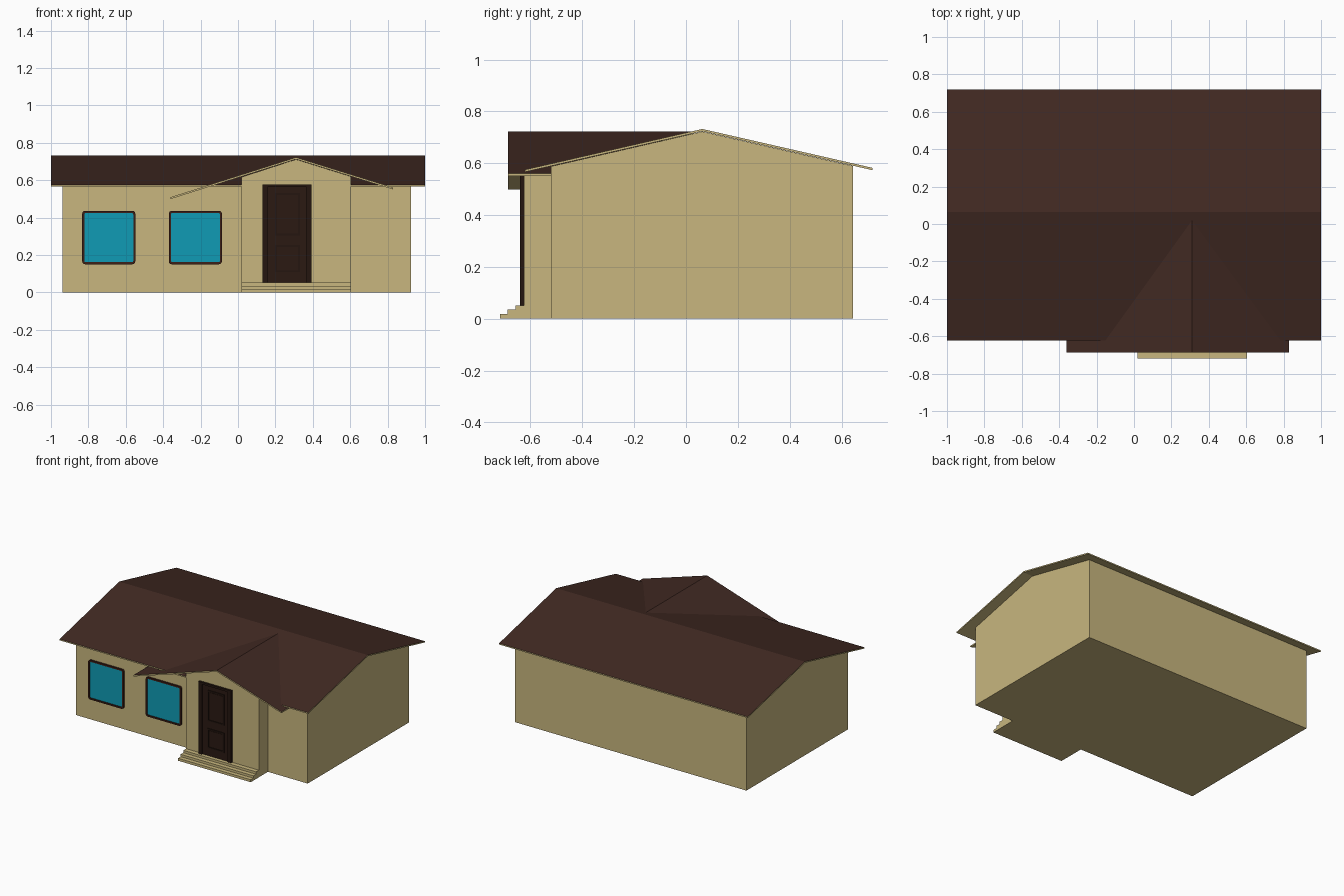
import bpy, bmesh, math
from mathutils import Vector

if "Cube" in bpy.data.objects:
    bpy.data.objects.remove(bpy.data.objects["Cube"])


def material(name, rgb):
    m = bpy.data.materials.new(name)
    m.diffuse_color = (*rgb, 1)
    m.use_nodes = True
    m.node_tree.nodes["Principled BSDF"].inputs["Base Color"].default_value = m.diffuse_color
    return m


TAN = material("plaster", (0.58, 0.47, 0.21))
ROOF = material("roof_brown", (0.052, 0.022, 0.016))
DARK = material("dark_wood", (0.018, 0.008, 0.005))
DOOR = material("door_wood", (0.024, 0.010, 0.006))
TRIM = material("window_trim", (0.045, 0.013, 0.008))
GLASS = material("glass", (0.005, 0.33, 0.46))


def finish(name, bm, mats):
    bmesh.ops.recalc_face_normals(bm, faces=bm.faces)
    me = bpy.data.meshes.new(name)
    bm.to_mesh(me)
    bm.free()
    for m in mats:
        me.materials.append(m)
    ob = bpy.data.objects.new(name, me)
    bpy.context.collection.objects.link(ob)
    return ob


def prism(name, pts, axis, a, b, mat, roof=False, back=None):
    """Extrude a profile along x (points are y,z) or along y (points are x,z)."""
    bm = bmesh.new()
    place = (lambda p, t: (t, p[0], p[1])) if axis == 'x' else (lambda p, t: (p[0], t, p[1]))
    end = back if back else (lambda p: b)
    v0 = [bm.verts.new(place(p, a)) for p in pts]
    v1 = [bm.verts.new(place(p, end(p))) for p in pts]
    n = len(pts)
    bm.faces.new(v0)
    bm.faces.new(v1[::-1])
    for i in range(n):
        j = (i + 1) % n
        bm.faces.new((v0[i], v0[j], v1[j], v1[i]))
    bmesh.ops.recalc_face_normals(bm, faces=bm.faces)
    if roof:
        # tiles on the upper faces, plaster below and on the edges
        for f in bm.faces:
            if f.normal.z > 0.5:
                f.material_index = 1
    return finish(name, bm, [mat, ROOF] if roof else [mat])


def rounded(x0, x1, z0, z1, r, seg=4):
    pts = []
    corners = [(x1 - r, z1 - r), (x0 + r, z1 - r), (x0 + r, z0 + r), (x1 - r, z0 + r)]
    for k, (cx, cz) in enumerate(corners):
        for i in range(seg + 1 if r else 1):
            t = math.pi / 2 * (k + i / seg)
            pts.append((cx + r * math.cos(t), cz + r * math.sin(t)))
    return pts


def ring(name, x0, x1, z0, z1, w, y0, y1, mat, r=0.0):
    """Rectangular frame with optional rounded outer corners."""
    outer = rounded(x0, x1, z0, z1, r)
    inner = rounded(x0 + w, x1 - w, z0 + w, z1 - w, r * 0.5)
    bm = bmesh.new()
    loops = [[bm.verts.new((p[0], y, p[1])) for p in pts]
             for pts, y in ((outer, y0), (inner, y0), (inner, y1), (outer, y1))]
    n = len(outer)
    for k in range(4):
        A, B = loops[k], loops[(k + 1) % 4]
        for i in range(n):
            j = (i + 1) % n
            bm.faces.new((A[i], A[j], B[j], B[i]))
    return finish(name, bm, [mat])


def panel(name, x0, x1, z0, z1, y0, y1, mat):
    return prism(name, [(x0, z0), (x1, z0), (x1, z1), (x0, z1)], 'y', y0, y1, mat)


# main house body with gable ends
prism("house_walls", [(-0.52, 0), (0.645, 0), (0.645, 0.589), (0.063, 0.722), (-0.52, 0.588)],
      'x', -0.938, 0.925, TAN)

# main roof slab
T = 0.009
main = [(-0.622, 0.575), (0.063, 0.732), (0.72, 0.582)]
prism("main_roof", main + [(y, z - T) for y, z in main[::-1]], 'x', -1, 1, TAN, roof=True)

# entrance block
prism("porch_walls", [(0.02, 0), (0.605, 0), (0.605, 0.619), (0.31, 0.711), (0.02, 0.617)],
      'y', -0.625, -0.52, TAN)

# entrance roof, tapering back into the main roof
gable = [(-0.36, 0.509), (0.31, 0.722), (0.83, 0.56)]
prism("porch_roof", gable + [(x, z - 0.01) for x, z in gable[::-1]], 'y', -0.687, 0, TAN,
      roof=True, back=lambda p: 0.025 if p[0] == 0.31 else -0.52)

# three entrance steps
prism("steps", [(-0.625, 0), (-0.718, 0), (-0.718, 0.018), (-0.688, 0.018), (-0.688, 0.035),
                (-0.657, 0.035), (-0.657, 0.052), (-0.625, 0.052)], 'x', 0.02, 0.605, TAN)

# door with jambs and two moulded panels
prism("door_frame", [(0.13, 0.052), (0.13, 0.577), (0.392, 0.577), (0.392, 0.052),
                     (0.365, 0.052), (0.365, 0.562), (0.157, 0.562), (0.157, 0.052)],
      'y', -0.64, -0.62, DARK)
panel("door", 0.155, 0.367, 0.052, 0.564, -0.631, -0.62, DOOR)
for label, z0, z1 in (("lower", 0.108, 0.252), ("upper", 0.305, 0.53)):
    ring(label + "_door_moulding", 0.198, 0.332, z0, z1, 0.01, -0.636, -0.628, DARK)
    panel(label + "_door_panel", 0.212, 0.318, z0 + 0.014, z1 - 0.014, -0.634, -0.628, DOOR)

# front windows
for label, x in (("left", -0.833), ("right", -0.37)):
    ring(label + "_window_frame", x, x + 0.284, 0.15, 0.436, 0.011, -0.533, -0.515, TRIM, r=0.016)
    panel(label + "_window_glass", x + 0.008, x + 0.276, 0.158, 0.428, -0.526, -0.515, GLASS)
